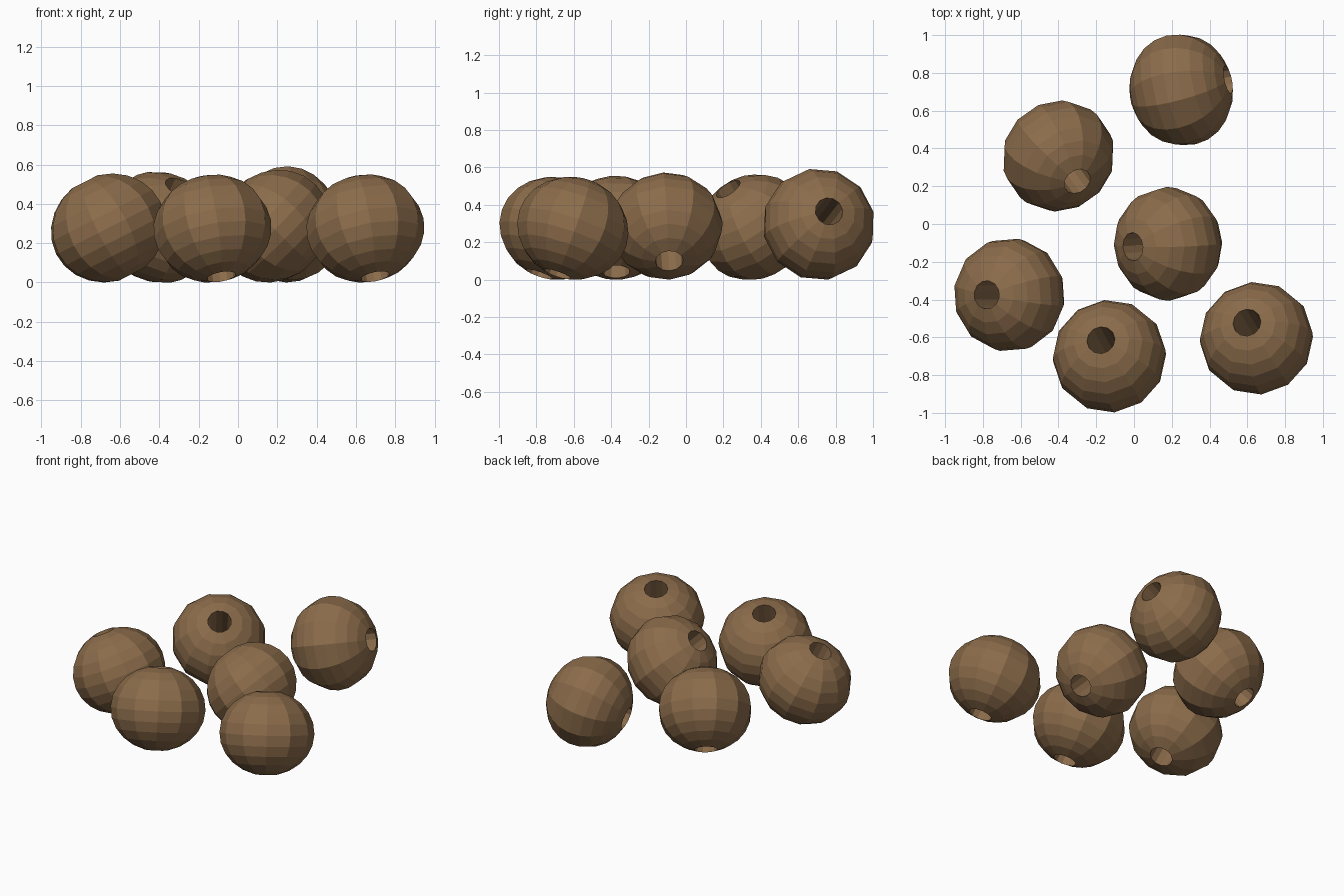
import bpy, bmesh, math
from mathutils import Vector, Matrix

if "Cube" in bpy.data.objects:
    bpy.data.objects.remove(bpy.data.objects["Cube"])

wood = bpy.data.materials.new("brown_wood")
wood.diffuse_color = (0.26, 0.15, 0.07, 1)
wood.use_nodes = True
wood.node_tree.nodes["Principled BSDF"].inputs["Base Color"].default_value = wood.diffuse_color

SIDES = 12
R, POLE, HOLE = 0.302, 0.272, 0.075   # equator radius, half height, hole radius

# Closed half profile: rounded outside; the last point wraps back down the hole
BANDS = 10
limit = math.acos(HOLE / R)
profile = []
for i in range(BANDS + 1):
    a = -limit + 2 * limit * i / BANDS
    profile.append((R * math.cos(a), POLE * math.sin(a)))


def bead(name, centre, axis, ref):
    """Pierced bead; axis is the hole direction, ref points to one profile edge."""
    z = Vector(axis).normalized()
    x = Vector(ref)
    x = (x - z * x.dot(z)).normalized()
    y = z.cross(x)
    turn = Matrix((x, y, z)).transposed()
    bm = bmesh.new()
    rings = []
    for r, h in profile:
        ring = []
        for k in range(SIDES):
            t = 2 * math.pi * k / SIDES
            p = turn @ Vector((r * math.cos(t), r * math.sin(t), h))
            ring.append(bm.verts.new(p))
        rings.append(ring)
    for i, low in enumerate(rings):
        high = rings[(i + 1) % len(rings)]
        for k in range(SIDES):
            n = (k + 1) % SIDES
            bm.faces.new((low[k], low[n], high[n], high[k]))
    bmesh.ops.recalc_face_normals(bm, faces=bm.faces)
    # Rest the bead on the ground
    drop = -min(v.co.z for v in bm.verts)
    mesh = bpy.data.meshes.new(name)
    bm.to_mesh(mesh)
    bm.free()
    mesh.materials.append(wood)
    ob = bpy.data.objects.new(name, mesh)
    ob.location = (centre[0], centre[1], drop)
    bpy.context.collection.objects.link(ob)


def flat(deg):
    return (math.cos(math.radians(deg)), math.sin(math.radians(deg)), 0)


def upright(deg):
    return (0, math.cos(math.radians(deg)), math.sin(math.radians(deg)))


# Scattered beads: centre, hole direction, facet direction
bead("bead_back", (0.25, 0.71), (0.25, 0.055, 0.07), upright(100))
bead("bead_back_left", (-0.40, 0.36), (0.10, -0.135, 0.205), flat(87))
bead("bead_middle", (0.18, -0.105), (-0.185, -0.015, 0.185), flat(88))
bead("bead_left", (-0.66, -0.375), (-0.12, 0.0, 0.235), flat(78))
bead("bead_front", (-0.13, -0.70), (-0.045, 0.085, 0.245), flat(96))
bead("bead_right", (0.648, -0.605), (-0.05, 0.083, 0.245), flat(96))
